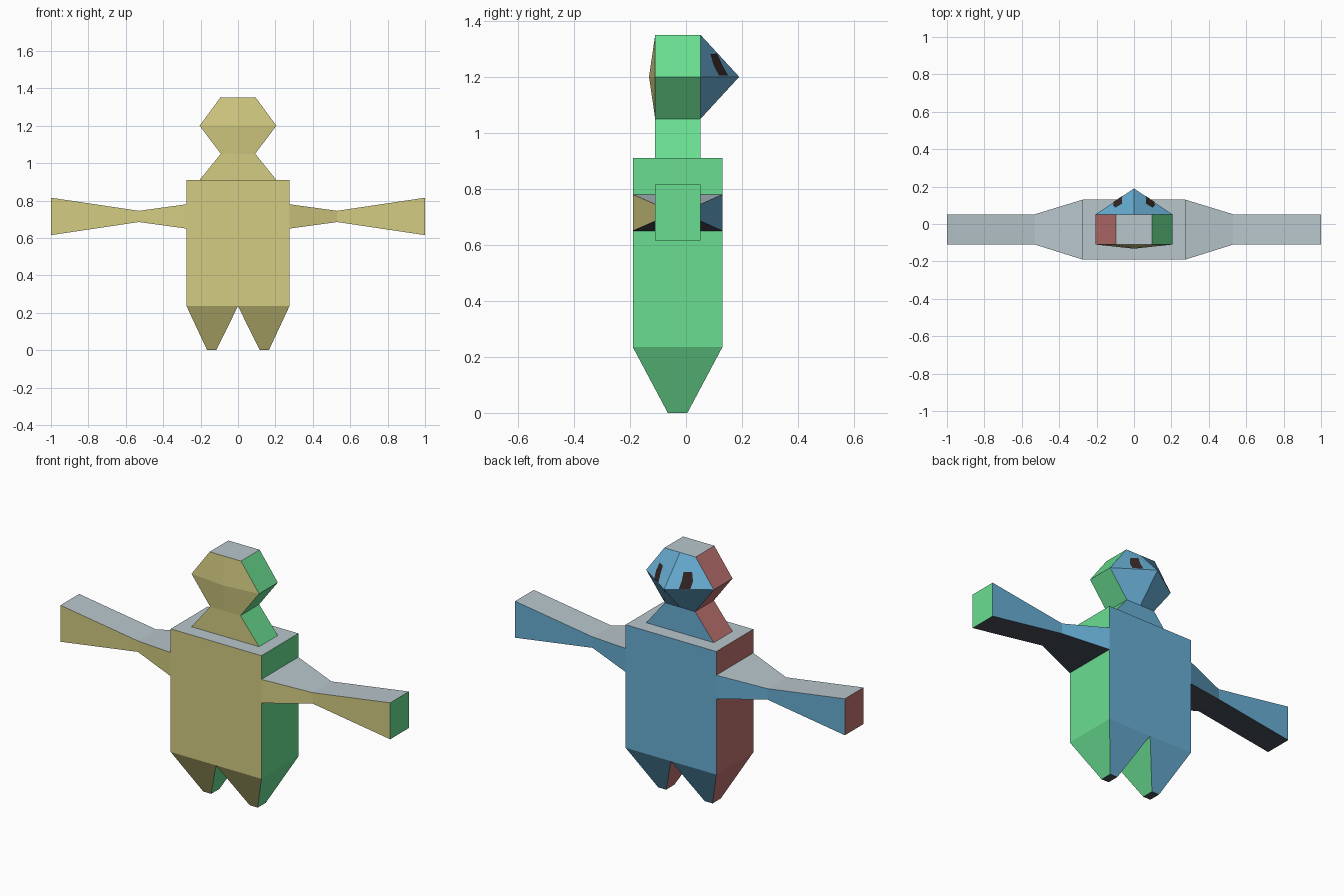
import bpy
import bmesh
from mathutils import Vector

if "Cube" in bpy.data.objects:
    bpy.data.objects.remove(bpy.data.objects["Cube"])


def linear(c):
    c /= 255
    return c / 12.92 if c <= 0.04045 else ((c + 0.055) / 1.055) ** 2.4


def material(name, rgb):
    m = bpy.data.materials.new(name)
    m.diffuse_color = (*[linear(c) for c in rgb], 1)
    m.use_nodes = True
    m.node_tree.nodes["Principled BSDF"].inputs["Base Color"].default_value = m.diffuse_color
    return m


# One colour per facing direction: +x, -x, +y, -y, +z, -z
SIDES = [material("green", (106, 222, 146)), material("red", (190, 115, 112)),
         material("blue", (104, 174, 212)), material("tan", (212, 204, 130)),
         material("light_grey", (184, 198, 204)), material("dark_slate", (72, 79, 90))]
BROWN = material("dark_brown", (52, 38, 36))


def direction(n):
    axis = max(range(3), key=lambda i: abs(n[i]))
    return axis * 2 + (n[axis] < 0)


def make(name, verts, faces, mats=SIDES):
    mesh = bpy.data.meshes.new(name)
    mesh.from_pydata([tuple(v) for v in verts], [], faces)
    for m in mats:
        mesh.materials.append(m)
    if len(mats) > 1:
        for p in mesh.polygons:
            p.material_index = direction(p.normal)
    obj = bpy.data.objects.new(name, mesh)
    bpy.context.collection.objects.link(obj)
    return obj


def loft(name, rings, start_cap, end_cap):
    """Join four-cornered rings into a tube, with optional end faces."""
    verts = [v for r in rings for v in r]
    faces = []
    for k in range(len(rings) - 1):
        a = 4 * k
        for i in range(4):
            j = (i + 1) % 4
            faces.append((a + i, a + j, a + 4 + j, a + 4 + i))
    if start_cap:
        faces.append((3, 2, 1, 0))
    if end_cap:
        a = 4 * (len(rings) - 1)
        faces.append((a, a + 1, a + 2, a + 3))
    return make(name, verts, faces)


def level(x0, x1, y0, y1, z):
    return [(x0, y0, z), (x1, y0, z), (x1, y1, z), (x0, y1, z)]


def upright(x, y0, y1, z0, z1, s):
    r = [(x, y0, z0), (x, y1, z0), (x, y1, z1), (x, y0, z1)]
    return r if s > 0 else [(-p[0], p[1], p[2]) for p in reversed(r)]


BACK, FRONT = 0.052, -0.11

# Torso, open below where the legs join
loft("torso", [level(-0.275, 0.275, -0.19, 0.13, 0.235),
               level(-0.275, 0.275, -0.19, 0.13, 0.91)], False, True)

for s, side in ((1, "right"), (-1, "left")):
    # Leg tapering to a small foot
    top, foot = sorted((0, 0.275 * s)), sorted((0.117 * s, 0.165 * s))
    loft(side + "_leg", [level(*foot, -0.065, 0.005, 0),
                         level(*top, -0.19, 0.13, 0.235)], True, False)
    # Arm with a thin elbow and flared end
    loft(side + "_arm", [upright(0.275, -0.19, 0.13, 0.65, 0.78, s),
                         upright(0.53, FRONT, BACK, 0.685, 0.745, s),
                         upright(1.0, FRONT, BACK, 0.615, 0.815, s)], False, True)

# Neck
loft("neck", [level(-0.205, 0.205, FRONT, BACK, 0.91),
              level(-0.092, 0.092, FRONT, BACK, 1.05)], False, False)

# Head: hexagonal band with a pointed muzzle on one face, a shallow bulge on the other
W, T, B, M = 0.205, 0.095, 0.092, 1.2
outline = [(0, 1.35), (T, 1.35), (W, M), (B, 1.05),
           (0, 1.05), (-B, 1.05), (-W, M), (-T, 1.35)]
verts = [(x, BACK, z) for x, z in outline] + [(x, FRONT, z) for x, z in outline]
verts += [(0, 0.19, M), (0, -0.132, M)]
faces = [(i, (i + 1) % 8, (i + 1) % 8 + 8, i + 8) for i in range(8) if i not in (3, 4)]
for corner, wide, mid in ((1, 2, 0), (3, 2, 4), (5, 6, 4), (7, 6, 0)):
    faces.append((corner, wide, 16, mid))
    faces.append((corner + 8, wide + 8, 17, mid + 8))
head = make("head", verts, faces)
bm = bmesh.new()
bm.from_mesh(head.data)
bmesh.ops.recalc_face_normals(bm, faces=bm.faces)
for f in bm.faces:
    # The head is open below, so point every face away from its middle
    if f.normal.dot(f.calc_center_median() - Vector((0, -0.02, M))) < 0:
        f.normal_flip()
    f.normal_update()
    f.material_index = direction(f.normal)
bm.to_mesh(head.data)
bm.free()

# Eyes: thin plates lying on the upper muzzle slopes
eye = [(0.06, 1.203), (0.108, 1.203), (0.11, 1.24),
       (0.097, 1.28), (0.061, 1.282), (0.064, 1.24)]
apex = Vector((0, 0.19, M))
normal = (Vector((T, BACK, 1.35)) - apex).cross(Vector((W, BACK, M)) - apex).normalized()
if normal.y < 0:
    normal.negate()
for s, side in ((1, "right"), (-1, "left")):
    pts = []
    for x, z in eye:
        y = apex.y - (normal.x * x + normal.z * (z - M)) / normal.y
        p = Vector((x, y, z)) + normal * 0.003
        pts.append((p.x * s, p.y, p.z))
    order = tuple(range(6))
    make(side + "_eye", pts, [order[::-1] if s > 0 else order], [BROWN])
